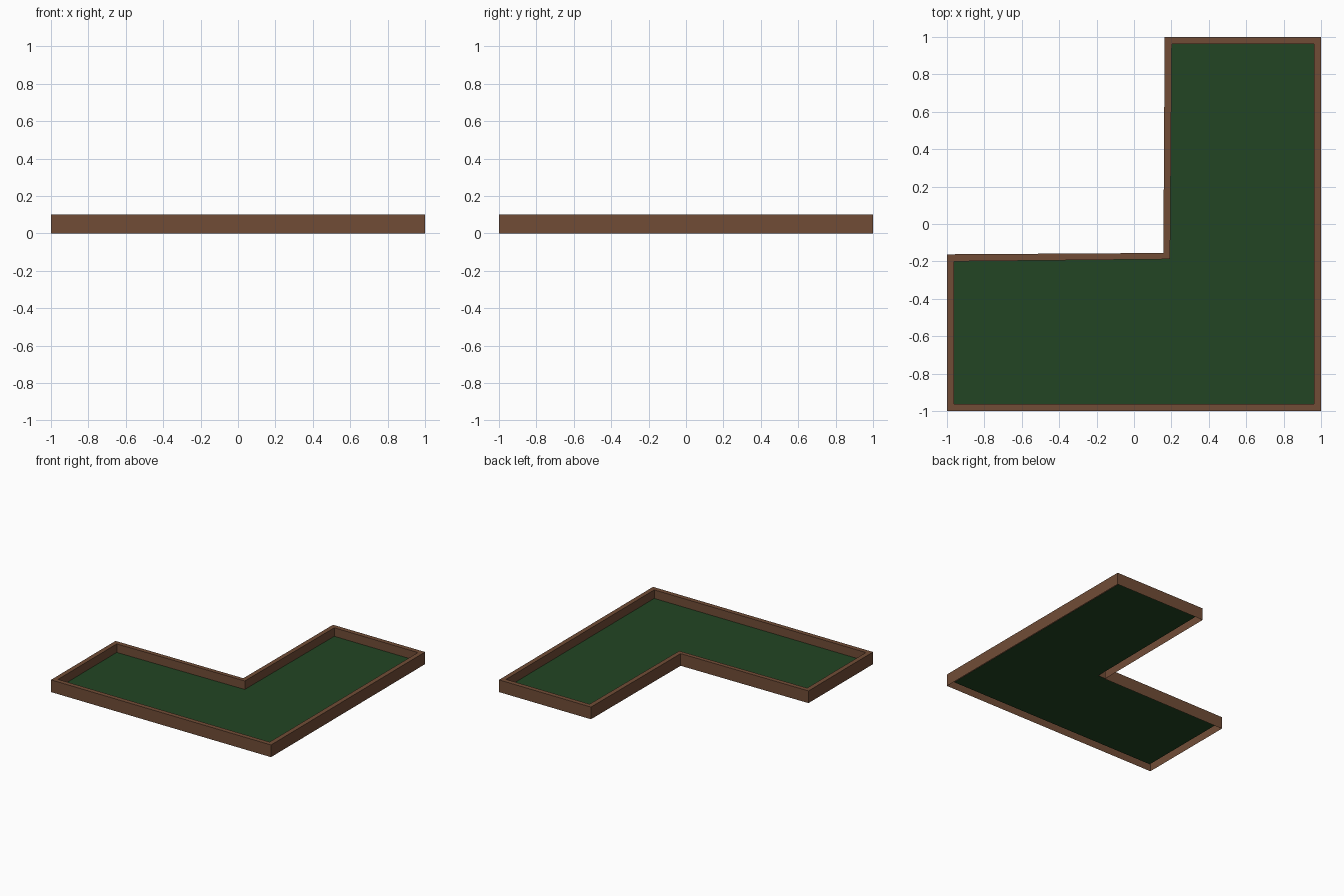
import bpy, bmesh

if "Cube" in bpy.data.objects:
    bpy.data.objects.remove(bpy.data.objects["Cube"])

HEIGHT, FLOOR_Z = 0.10, 0.03

# L-shaped outlines, counter-clockwise
OUTER = [(-1, -1), (1, -1), (1, 1), (0.164, 1), (0.157, -0.155), (-1, -0.162)]
INNER = [(-0.962, -0.962), (0.962, -0.962), (0.962, 0.962),
         (0.202, 0.962), (0.193, -0.188), (-0.962, -0.2)]


def material(name, color):
    m = bpy.data.materials.new(name)
    m.diffuse_color = (*color, 1)
    m.use_nodes = True
    m.node_tree.nodes["Principled BSDF"].inputs["Base Color"].default_value = m.diffuse_color
    return m


def make_object(name, bm, mat):
    mesh = bpy.data.meshes.new(name)
    bm.to_mesh(mesh)
    bm.free()
    mesh.materials.append(mat)
    obj = bpy.data.objects.new(name, mesh)
    bpy.context.collection.objects.link(obj)
    return obj


def ring(bm, outline, z):
    return [bm.verts.new((x, y, z)) for x, y in outline]


brown = material("wood brown", (0.165, 0.073, 0.037))
green = material("felt green", (0.0165, 0.060, 0.0175))

# Border: outer wall, flat top rim and inner wall, open underneath
bm = bmesh.new()
loops = [ring(bm, OUTER, 0), ring(bm, OUTER, HEIGHT),
         ring(bm, INNER, HEIGHT), ring(bm, INNER, FLOOR_Z)]
for a, b in zip(loops, loops[1:]):
    for i in range(len(a)):
        j = (i + 1) % len(a)
        bm.faces.new((a[i], a[j], b[j], b[i]))
make_object("border", bm, brown)

# Floor: recessed green sheet, split along the corner diagonal
bm = bmesh.new()
v = ring(bm, INNER, FLOOR_Z)
bm.faces.new((v[0], v[1], v[4], v[5]))
bm.faces.new((v[1], v[2], v[3], v[4]))
bmesh.ops.dissolve_edges(bm, edges=[e for e in bm.edges if len(e.link_faces) == 2])
make_object("floor", bm, green)
